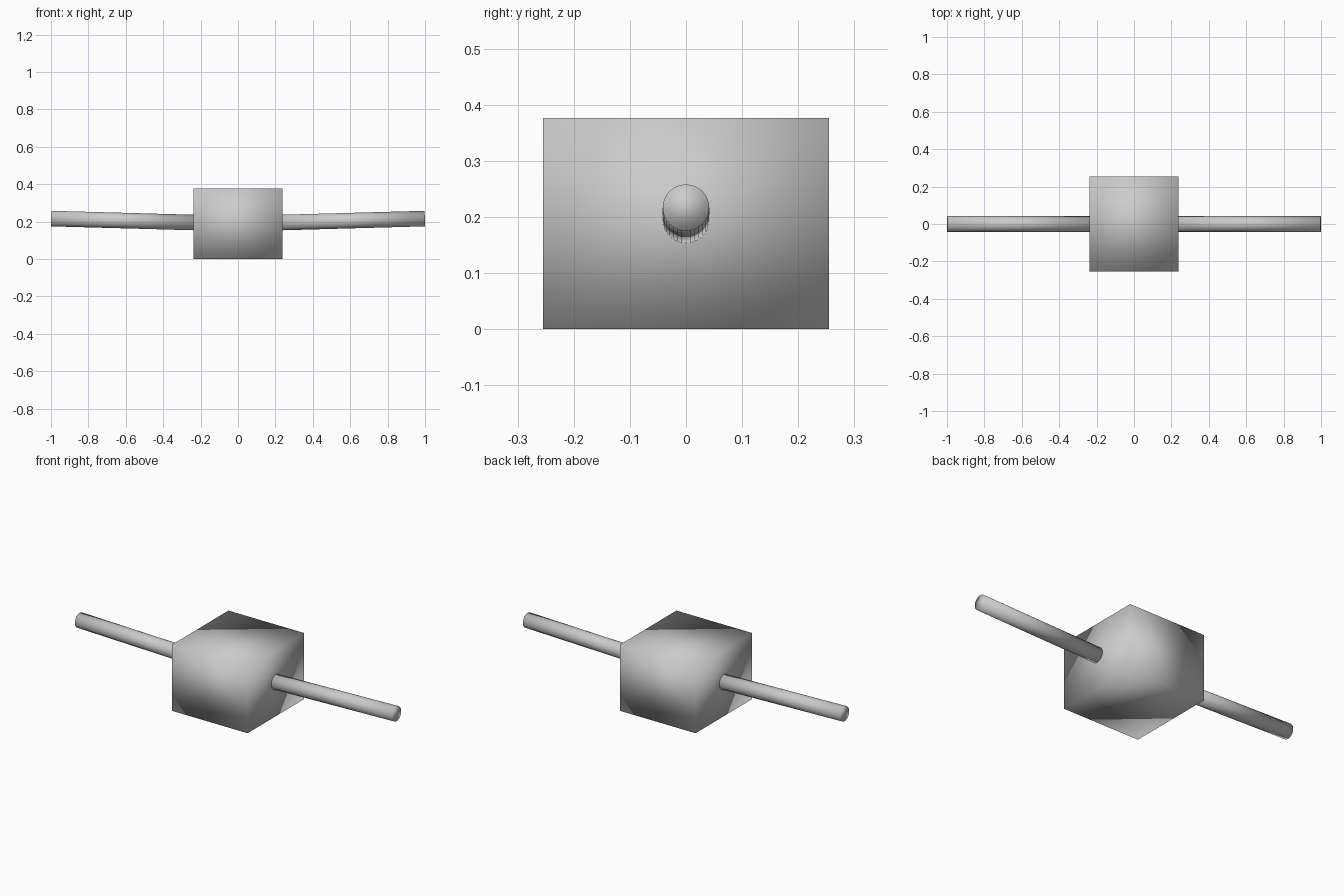
import bpy
import math
from mathutils import Vector

if "Cube" in bpy.data.objects:
    bpy.data.objects.remove(bpy.data.objects["Cube"])


def smooth(obj):
    for p in obj.data.polygons:
        p.use_smooth = True


def rod(name, start, end, radius):
    a, b = Vector(start), Vector(end)
    d = b - a
    bpy.ops.mesh.primitive_cylinder_add(vertices=32, radius=radius, depth=d.length,
                                        location=(a + b) / 2)
    o = bpy.context.object
    o.name = name
    o.rotation_euler = (0, math.atan2(d.x, d.z), 0)
    smooth(o)
    return o


# central block, softly shaded across its corners
bpy.ops.mesh.primitive_cube_add(size=1, location=(0, 0, 0.188))
block = bpy.context.object
block.name = "block"
block.scale = (0.478, 0.51, 0.376)
bpy.ops.object.transform_apply(location=False, rotation=False, scale=True)
smooth(block)

# side rods, rising slightly outwards
for side, name in ((-1, "left_rod"), (1, "right_rod")):
    rod(name, (side * 0.22, 0, 0.195), (side * 0.999, 0, 0.2165), 0.0415)
